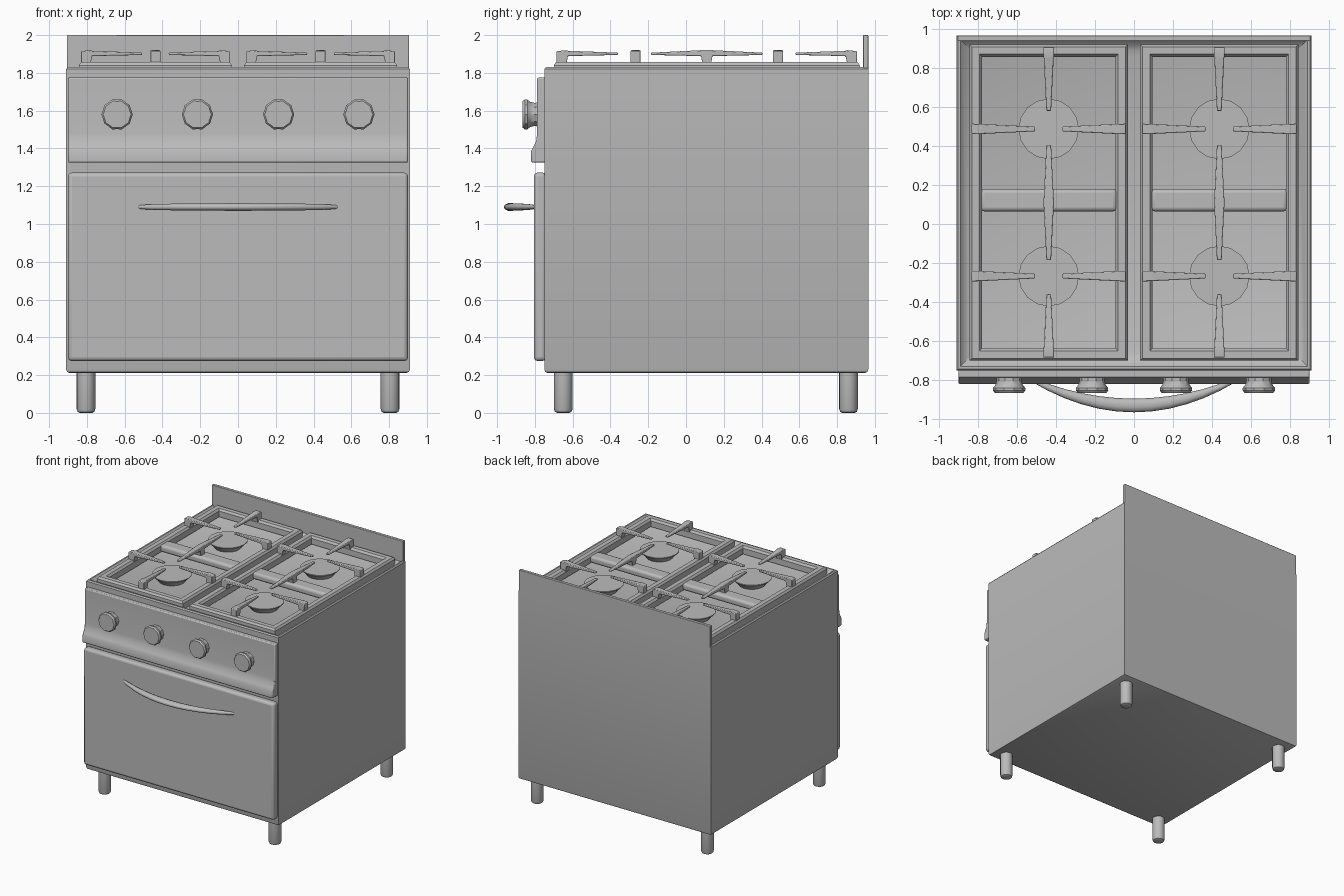
import bpy, bmesh
from math import sin, cos, pi

cube = bpy.data.objects.get("Cube")
if cube:
    bpy.data.objects.remove(cube, do_unlink=True)

steel = bpy.data.materials.new("grey steel")
steel.use_nodes = True
GREY = (0.5, 0.5, 0.5, 1)
steel.diffuse_color = GREY
steel.node_tree.nodes["Principled BSDF"].inputs["Base Color"].default_value = GREY


def loft(name, rings, closed=False, bevel=0, segments=2, angle=35):
    """Skin a list of equal-length point rings; cap the ends unless closed."""
    bm = bmesh.new()
    loops = [[bm.verts.new(p) for p in ring] for ring in rings]
    pairs = list(zip(loops, loops[1:]))
    if closed:
        pairs.append((loops[-1], loops[0]))
    else:
        bm.faces.new(loops[0])
        bm.faces.new(loops[-1])
    for a, b in pairs:
        for i in range(len(a)):
            j = (i + 1) % len(a)
            bm.faces.new((a[i], a[j], b[j], b[i]))
    bmesh.ops.recalc_face_normals(bm, faces=bm.faces[:])
    mesh = bpy.data.meshes.new(name)
    bm.to_mesh(mesh)
    bm.free()
    mesh.materials.append(steel)
    ob = bpy.data.objects.new(name, mesh)
    bpy.context.collection.objects.link(ob)
    if bevel:
        mod = ob.modifiers.new("soft edges", "BEVEL")
        mod.width, mod.segments, mod.limit_method = bevel, segments, "ANGLE"
    bpy.ops.object.select_all(action="DESELECT")
    ob.select_set(True)
    bpy.context.view_layer.objects.active = ob
    bpy.ops.object.shade_smooth_by_angle(angle=angle * pi / 180)
    return ob


def rect(x0, x1, y0, y1, z):
    return [(x0, y0, z), (x1, y0, z), (x1, y1, z), (x0, y1, z)]


def box(name, x0, x1, y0, y1, z0, z1, bevel=0, segments=2):
    return loft(name, [rect(x0, x1, y0, y1, z) for z in (z0, z1)],
                bevel=bevel, segments=segments)


def lathe(name, profile, place, sides, lobe=0.0, angle=35):
    """Turn (radius, height) pairs; lobe pulls in every other point."""
    rings = []
    for r, h in profile:
        ring = []
        for i in range(sides):
            a = 2 * pi * i / sides
            q = r * (1 - lobe * (i % 2))
            ring.append(place(q * cos(a), q * sin(a), h))
        rings.append(ring)
    return loft(name, rings, angle=angle)


# Cabinet with a rolled rim and a sunken hob
levels = [(0.02, 0.21), (0.005, 0.217), (0, 0.23), (0, 1.82), (0.008, 1.83),
          (0.02, 1.83), (0.028, 1.82), (0.075, 1.785), (0.11, 1.77)]
loft("cabinet", [rect(-0.91 + d, 0.91 - d, -0.75 + d, 0.965 - d, z)
                 for d, z in levels])
box("backsplash", -0.905, 0.905, 0.938, 0.965, 1.8, 2.0, 0.004)

# Oven door and control panel
box("oven_door", -0.9, 0.9, -0.805, -0.74, 0.275, 1.272, 0.02, 3)
panel = [(-0.74, 1.325), (-0.82, 1.325), (-0.82, 1.385), (-0.81, 1.405),
         (-0.793, 1.44), (-0.788, 1.48), (-0.788, 1.775), (-0.74, 1.775)]
loft("control_panel", [[(x, y, z) for y, z in panel] for x in (-0.9, 0.9)],
     bevel=0.008)

# Scalloped control knobs
KNOB = [(0.07, 0.77), (0.064, 0.80), (0.07, 0.825), (0.083, 0.84),
        (0.083, 0.853), (0.074, 0.865)]
for n, kx in enumerate((-0.64, -0.215, 0.215, 0.64)):
    lathe(f"knob_{n + 1}", KNOB,
          lambda u, v, h: (kx + u, -h, 1.58 + v), 20, 0.06)

# Crescent door handle
rings = []
for i in range(13):
    t = -1 + i / 6
    bow = 1 - t * t
    outer = -0.805 - 0.16 * bow
    width = 0.02 + 0.05 * bow
    thick = 0.01 + 0.011 * bow ** 0.5
    mid = outer + width / 2
    rings.append([(0.53 * t, mid + width / 2 * cos(a), 1.09 + thick * sin(a))
                  for a in (2 * pi * k / 10 for k in range(10))])
loft("door_handle", rings, angle=60)

# Feet
FOOT = [(0.032, 0), (0.044, 0.006), (0.05, 0.022), (0.05, 0.23)]
for sx, side in ((-1, "right"), (1, "left")):
    for fy, end in ((-0.65, "front"), (0.86, "back")):
        lathe(f"{end}_{side}_foot", FOOT,
              lambda u, v, h: (sx * 0.805 + u, fy + v, h), 16)

# Pan supports and burners, one set on each half of the hob
FRAME = [(0, 1.79), (0, 1.84), (0.012, 1.857), (0.05, 1.857),
         (0.063, 1.84), (0.063, 1.79)]
# Prong stations: distance from the foot, half width, bottom, top
PRONG = [(0, 0.027, 1.84, 1.915), (0.05, 0.026, 1.84, 1.92),
         (0.06, 0.025, 1.889, 1.917), (0.325, 0.012, 1.895, 1.907)]
HALF = [(0.02, 0.026, 1.83, 1.92), (0.03, 0.025, 1.889, 1.92),
        (0.295, 0.012, 1.895, 1.907)]
DOUBLE = [(-d, w, a, b) for d, w, a, b in reversed(HALF)] + HALF
BURNER = [(0.10, 1.76), (0.12, 1.79), (0.155, 1.822), (0.155, 1.828)]
MID_Y = 0.11


def prong(name, stations, ox, oy, dx, dy):
    rings = []
    for d, w, lo, hi in stations:
        x, y = ox + dx * d, oy + dy * d
        rings.append([(x - dy * s * w, y + dx * s * w, z)
                      for s, z in ((-1, lo), (1, lo), (1, hi), (-1, hi))])
    loft(name, rings, bevel=0.006)


for cx, side in ((-0.437, "right"), (0.437, "left")):
    loft(f"{side}_grate_frame",
         [rect(cx - 0.405 + d, cx + 0.405 - d, -0.7 + d, 0.92 - d, z)
          for d, z in FRAME], closed=True)
    box(f"{side}_grate_crossbar", cx - 0.35, cx + 0.35, 0.065, 0.18,
        1.79, 1.85, 0.02, 3)
    prong(f"{side}_middle_prong", DOUBLE, cx, MID_Y, 0, 1)
    for s, end in ((-1, "front"), (1, "back")):
        by = MID_Y + s * 0.377
        lathe(f"{side}_{end}_burner", BURNER,
              lambda u, v, h: (cx + u, by + v, h), 16)
        prong(f"{side}_{end}_prong", PRONG, cx, MID_Y + s * 0.795, 0, -s)
        for k, edge in ((-1, "right"), (1, "left")):
            prong(f"{side}_{end}_{edge}_side_prong", PRONG,
                  cx + k * 0.395, by, -k, 0)
